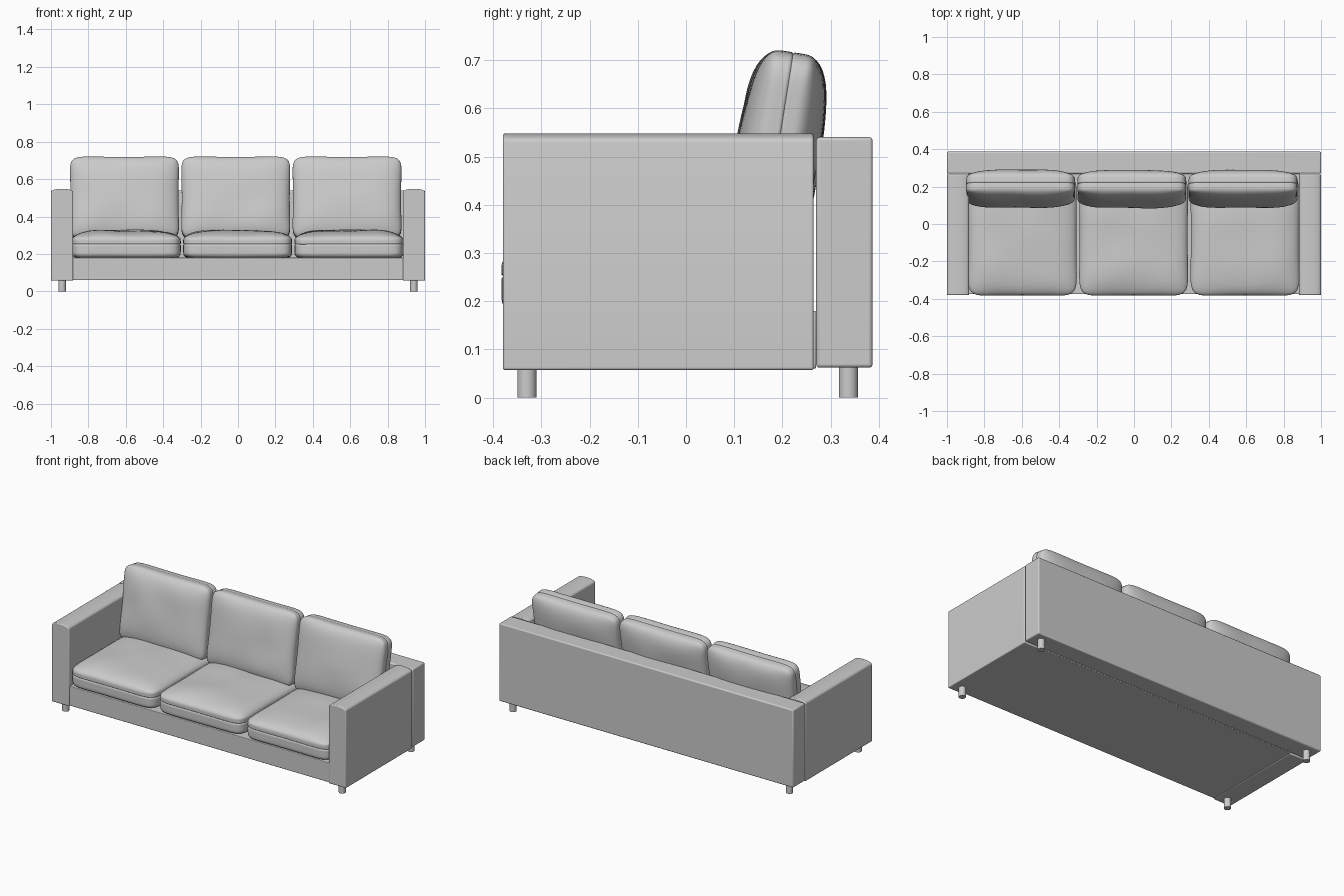
import bpy, bmesh, math
from mathutils import Vector, Matrix, noise

cube = bpy.data.objects.get("Cube")
if cube:
    bpy.data.objects.remove(cube)

fabric = bpy.data.materials.new("grey fabric")
fabric.use_nodes = True
GREY = (0.6, 0.6, 0.6, 1)
fabric.diffuse_color = GREY
fabric.node_tree.nodes["Principled BSDF"].inputs["Base Color"].default_value = GREY


def finish(name, bm, bevel=0, angle=40):
    bmesh.ops.recalc_face_normals(bm, faces=bm.faces)
    mesh = bpy.data.meshes.new(name)
    bm.to_mesh(mesh)
    bm.free()
    obj = bpy.data.objects.new(name, mesh)
    bpy.context.collection.objects.link(obj)
    mesh.materials.append(fabric)
    if bevel:
        mod = obj.modifiers.new("soft edges", 'BEVEL')
        mod.width, mod.segments = bevel, 3
        mod.limit_method = 'ANGLE'
        mod.angle_limit = math.radians(40)
    bpy.ops.object.select_all(action='DESELECT')
    obj.select_set(True)
    bpy.context.view_layer.objects.active = obj
    bpy.ops.object.shade_smooth_by_angle(angle=math.radians(angle))
    return obj


def box(name, low, high, bevel):
    low, high = Vector(low), Vector(high)
    bm = bmesh.new()
    bmesh.ops.create_cube(bm, size=1)
    for v in bm.verts:
        v.co = (low + high) / 2 + v.co * (high - low)
    return finish(name, bm, bevel)


def arm(name, side):
    # upright panel with a shallow arched top, extruded front to back
    inner, outer, shoulder, rise = 0.882, 1.0, 0.528, 0.02
    mid, half = (inner + outer) / 2, (outer - inner) / 2
    pts = [(inner, 0.057), (outer, 0.057)]
    for i in range(13):
        a = math.pi * i / 12
        pts.append((mid + half * math.cos(a), shoulder + rise * math.sin(a) ** 0.8))
    bm = bmesh.new()
    face = bm.faces.new([bm.verts.new((side * x, -0.38, z)) for x, z in pts])
    moved = bmesh.ops.extrude_face_region(bm, geom=[face])["geom"]
    verts = [g for g in moved if isinstance(g, bmesh.types.BMVert)]
    bmesh.ops.translate(bm, verts=verts, vec=(0, 0.645, 0))
    return finish(name, bm, 0.005)


def cushion(name, size, matrix, edge, flat_bottom, seed):
    """Pillow in local space: x width, y depth, z thickness, with a pinched seam."""
    bm = bmesh.new()
    bmesh.ops.create_cube(bm, size=2)
    bmesh.ops.subdivide_edges(bm, edges=bm.edges, cuts=25, use_grid_fill=True)
    power = 9
    for v in bm.verts:
        p = v.co.copy()
        # rounded box
        norm = sum(abs(c) ** power for c in p) ** (1 / power)
        q = p / norm
        # crowned thickness, thinner towards the rim
        crown = max(0, (1 - abs(q.x) ** 3.5) * (1 - abs(q.y) ** 3.5)) ** 0.6
        swell = edge + (1 - edge) * crown
        if q.z < 0 and flat_bottom:
            swell = 1
        # sides bow in slightly between the corners, and pinch at the seam
        bow_x = 1 - 0.025 * (1 - q.y ** 2)
        bow_y = 1 - 0.02 * (1 - q.x ** 2)
        seam = 0.012 if abs(p.z) < 0.05 else 0
        q = Vector((q.x * (bow_x - seam), q.y * (bow_y - seam), q.z * swell))
        co = Vector(q[i] * size[i] / 2 for i in range(3))
        co.z += 0.008 * noise.noise(co * 5 + Vector((seed * 7, 0, 0))) * crown
        v.co = matrix @ co
    return finish(name, bm, angle=60)


# frame
box("base", (-0.885, -0.375, 0.06), (0.885, 0.27, 0.18), 0.004)
box("back_panel", (-1, 0.27, 0.062), (1, 0.387, 0.54), 0.007)
for word, side in (("left", 1), ("right", -1)):
    arm(word + "_arm", side)
    for place, y in (("front", -0.33), ("back", 0.337)):
        bm = bmesh.new()
        bmesh.ops.create_cone(bm, cap_ends=True, segments=20, radius1=0.02, radius2=0.02,
                              depth=0.07, matrix=Matrix.Translation((side * 0.94, y, 0.035)))
        finish(f"{word}_{place}_leg", bm)

# cushions
lean = Matrix.Rotation(math.radians(90 - 9), 4, 'X')
for i, word in enumerate(("right", "middle", "left")):
    x = (i - 1) * 0.595 - 0.012
    cushion(word + "_seat_cushion", (0.592, 0.655, 0.155),
            Matrix.Translation((x + 0.01, -0.06, 0.252)), 0.45, True, i)
    cushion(word + "_back_cushion", (0.592, 0.45, 0.175),
            Matrix.Translation((x, 0.188, 0.497)) @ lean, 0.5, False, i + 5)
